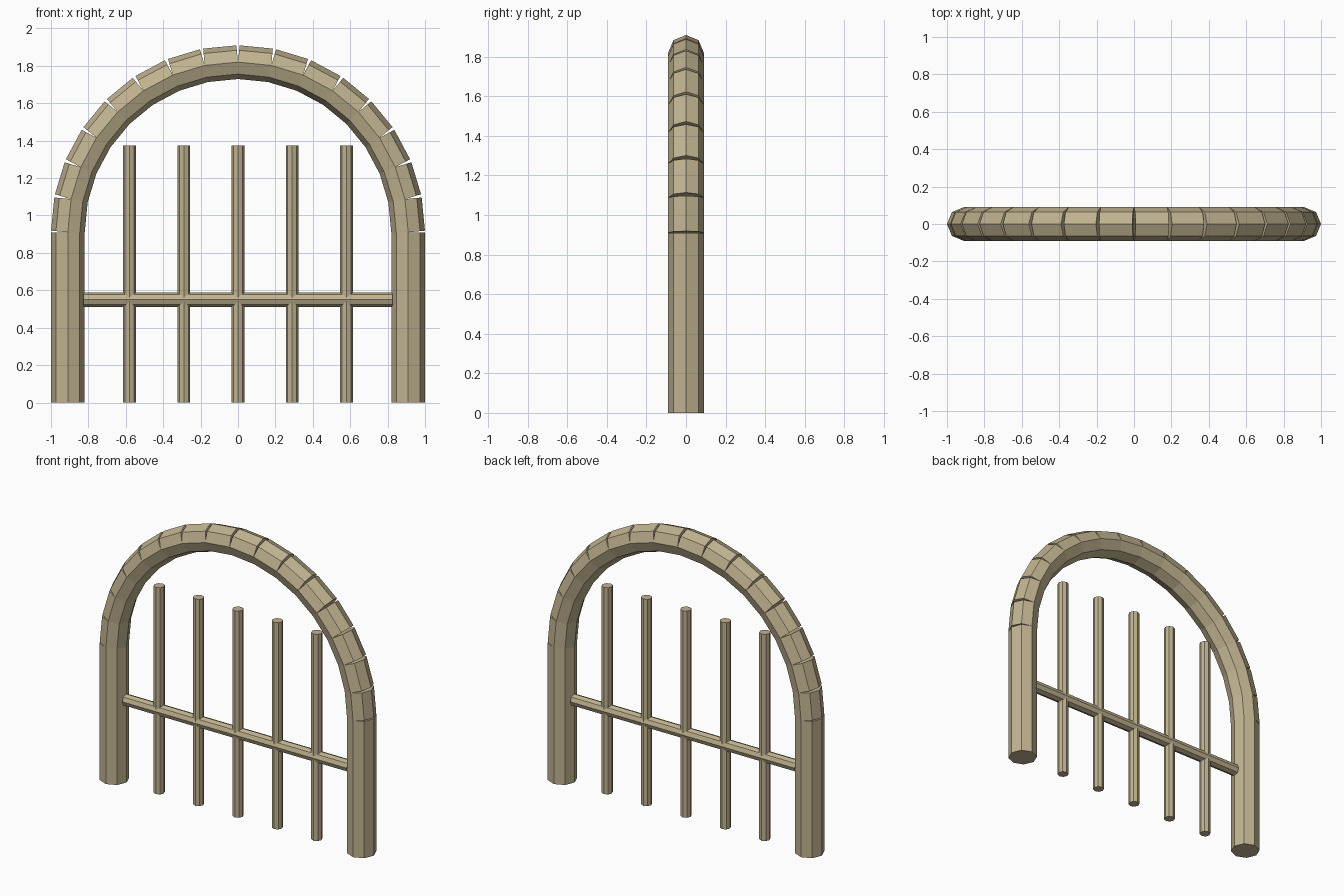
import bpy, math
from mathutils import Vector, Matrix

if "Cube" in bpy.data.objects:
    bpy.data.objects.remove(bpy.data.objects["Cube"])

R = 0.91      # arch centre-line radius, also the springing height
TUBE = 0.09   # post and arch tube radius
SEGMENTS = 16

stone = bpy.data.materials.new("sandstone")
stone.diffuse_color = (0.53, 0.45, 0.28, 1)
stone.use_nodes = True
stone.node_tree.nodes["Principled BSDF"].inputs["Base Color"].default_value = stone.diffuse_color


def rod(name, start, end, radius):
    """Eight-sided rod with corners facing the front and the sides."""
    a, b = Vector(start), Vector(end)
    z = (b - a).normalized()
    y = Vector((0, 1, 0))
    x = y.cross(z)
    rot = Matrix((x, y, z)).transposed().to_4x4()
    bpy.ops.mesh.primitive_cylinder_add(vertices=8, radius=radius, depth=(b - a).length)
    ob = bpy.context.object
    ob.name = name
    ob.matrix_world = Matrix.Translation((a + b) / 2) @ rot
    ob.data.materials.append(stone)
    return ob


def arc(i):
    t = math.pi * i / SEGMENTS
    return (R * math.cos(t), 0, R + R * math.sin(t))


# Side posts
for side, s in (("left", -1), ("right", 1)):
    rod(f"{side}_post", (s * R, 0, 0), (s * R, 0, R), TUBE)

# Arch of straight blocks, leaving wedge gaps on the outside
for i in range(SEGMENTS):
    rod(f"arch_block_{i + 1}", arc(i), arc(i + 1), TUBE)

# Upright bars
for i in range(5):
    x = (i - 2) * 0.29
    rod(f"upright_bar_{i + 1}", (x, 0, 0), (x, 0, 1.375), 0.034)

# Cross rail
rod("cross_rail", (-0.825, 0, 0.55), (0.825, 0, 0.55), 0.038)
